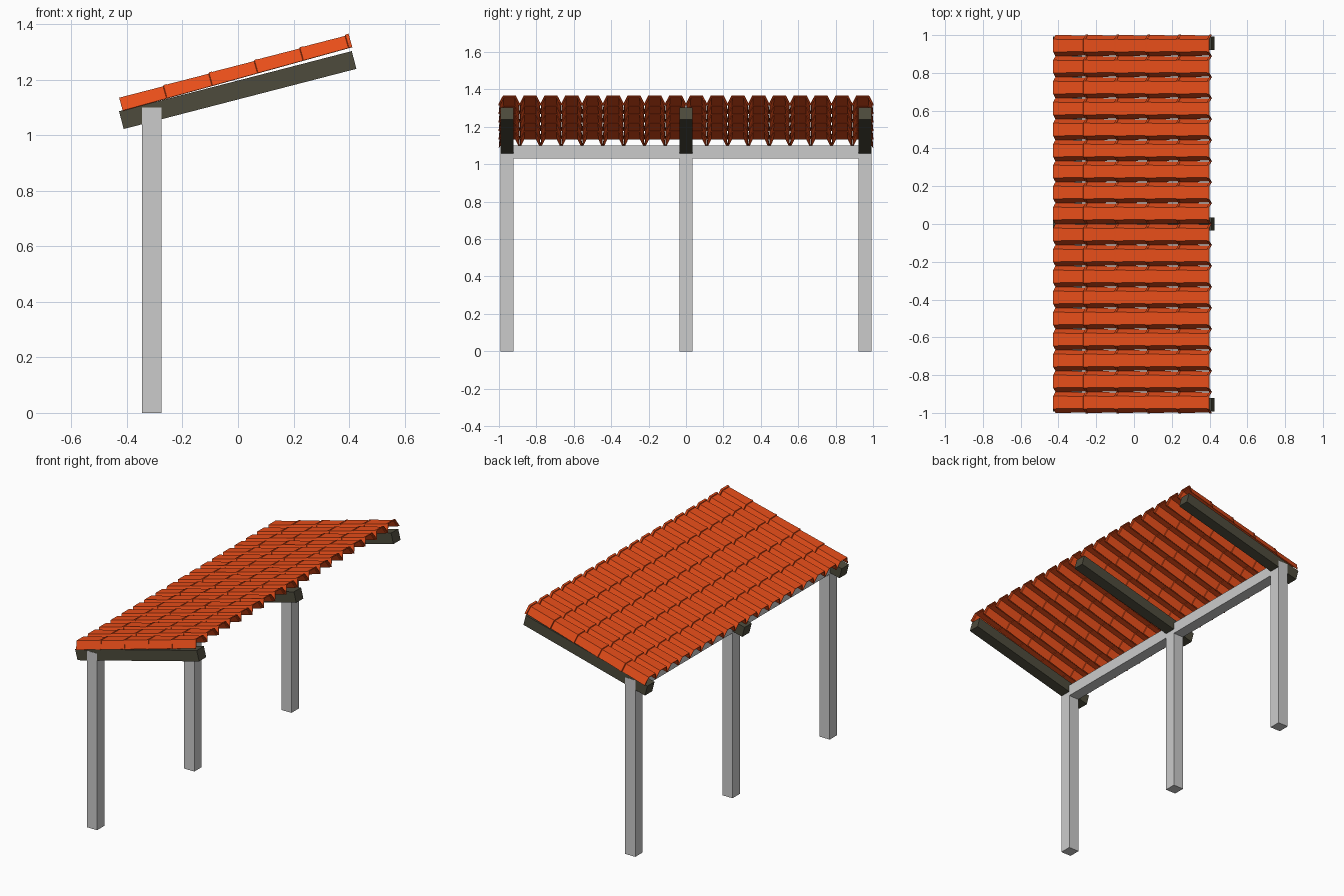
import bpy, math

if "Cube" in bpy.data.objects:
    bpy.data.objects.remove(bpy.data.objects["Cube"])

def material(name, rgb):
    m = bpy.data.materials.new(name)
    m.diffuse_color = (*rgb, 1)
    m.use_nodes = True
    m.node_tree.nodes["Principled BSDF"].inputs["Base Color"].default_value = m.diffuse_color
    return m

def box(name, size, loc, tilt=0, mat=None):
    bpy.ops.mesh.primitive_cube_add(size=1, location=loc, rotation=(0, tilt, 0))
    o = bpy.context.object
    o.name = name
    o.scale = size
    if mat:
        o.data.materials.append(mat)
    return o

clay = material("clay", (0.8, 0.075, 0.01))
dark_wood = material("dark_wood", (0.075, 0.07, 0.045))

# Posts and sloping rafters, one pair per bay line
for label, y in (("left", -0.957), ("middle", 0), ("right", 0.957)):
    box(f"{label}_post", (0.07, 0.072, 1.1), (-0.311, y, 0.55))
    box(f"{label}_rafter", (0.866, 0.07, 0.066), (-0.001, y, 1.163),
        -math.radians(14.5), dark_wood)

# Beam linking the post tops
box("cross_beam", (0.07, 1.914, 0.07), (-0.311, 0, 1.065))

# One channel tile: open half-hexagon section, raised lip at the upper end
section = [(-0.0555, 0), (-0.033, 0.046), (0.033, 0.046), (0.0555, 0)]
stations = [(0, 0.96), (0.166, 0.9), (0.168, 1.0), (0.178, 1.0)]
verts = [(s, y * k, z * (1 + (k - 0.96) * 0.8)) for s, k in stations for y, z in section]
faces = [(4 * i + j, 4 * i + j + 4, 4 * i + j + 5, 4 * i + j + 1)
         for i in range(3) for j in range(3)]
faces = [f[::-1] for f in faces]
mesh = bpy.data.meshes.new("roof_tiles")
mesh.from_pydata(verts, [], faces)
mesh.materials.append(clay)
roof = bpy.data.objects.new("roof_tiles", mesh)
bpy.context.collection.objects.link(roof)
roof.location = (-0.415, -0.9445, 1.088)
roof.rotation_euler.y = -math.radians(15.5)

# Tile thickness, then courses up the slope and columns across
solid = roof.modifiers.new("thickness", 'SOLIDIFY')
solid.thickness = 0.004
solid.offset = -1
for name, count, step in (("courses", 5, (0.17, 0, 0)), ("columns", 18, (0, 0.11112, 0))):
    a = roof.modifiers.new(name, 'ARRAY')
    a.count = count
    a.use_relative_offset = False
    a.use_constant_offset = True
    a.constant_offset_displace = step
